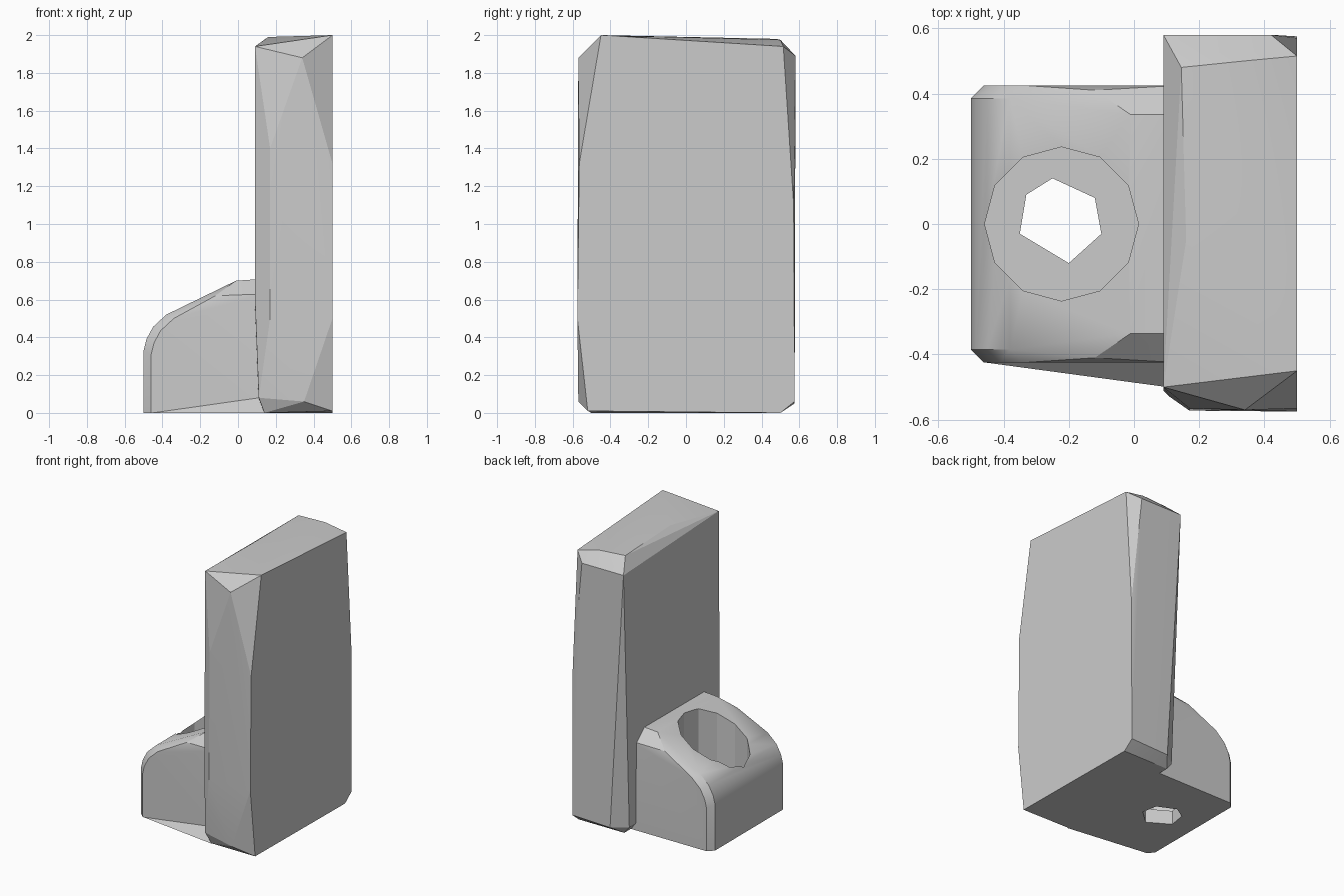
import bpy, bmesh
from math import cos, sin, pi, radians

cube = bpy.data.objects.get("Cube")
if cube:
    bpy.data.objects.remove(cube)

grey = bpy.data.materials.new("plain grey")
grey.use_nodes = True
grey.diffuse_color = (0.6, 0.6, 0.6, 1)
grey.node_tree.nodes["Principled BSDF"].inputs["Base Color"].default_value = (0.6, 0.6, 0.6, 1)


def hull(name, points):
    """Faceted solid wrapped around a few corner points."""
    bm = bmesh.new()
    for p in points:
        bm.verts.new(p)
    res = bmesh.ops.convex_hull(bm, input=bm.verts)
    loose = {g for g in res["geom_interior"] + res["geom_unused"] if isinstance(g, bmesh.types.BMVert)}
    bmesh.ops.delete(bm, geom=list(loose), context="VERTS")
    bmesh.ops.dissolve_limit(bm, angle_limit=radians(0.5), verts=bm.verts, edges=bm.edges)
    bmesh.ops.recalc_face_normals(bm, faces=bm.faces)
    mesh = bpy.data.meshes.new(name)
    bm.to_mesh(mesh)
    bm.free()
    mesh.materials.append(grey)
    obj = bpy.data.objects.new(name, mesh)
    bpy.context.collection.objects.link(obj)
    return obj


def prism(name, outline, low, high):
    return hull(name, [(x, y, z) for z in (low, high) for x, y in outline])


def smooth(obj, angle):
    bpy.ops.object.select_all(action="DESELECT")
    obj.select_set(True)
    bpy.context.view_layer.objects.active = obj
    bpy.ops.object.shade_smooth_by_angle(angle=radians(angle))


# Upright slab with uneven chipped corners
top = [(0.5, -0.45, 2), (0.09, -0.5, 1.94), (0.34, -0.57, 1.88), (0.16, -0.05, 1.99),
       (0.145, 0.48, 1.98), (0.5, 0.515, 1.94), (0.34, 0.5, 1.975),
       (0.09, 0.58, 1.89), (0.42, 0.58, 1.89)]
middle = [(0.5, -0.575, 0.5), (0.5, -0.565, 1.32), (0.17, -0.572, 0.5), (0.17, -0.565, 1.4),
          (0.09, -0.51, 0.6), (0.5, 0.57, 1.1)]
bottom = [(0.5, -0.52, 0.01), (0.14, -0.5, 0), (0.35, -0.57, 0.06), (0.11, -0.53, 0.08),
          (0.5, 0.575, 0.06), (0.5, 0.5, 0), (0.14, 0.5, 0), (0.1, 0.5, 0.05), (0.2, 0.575, 0.05)]
slab = hull("upright_slab", top + middle + bottom)
smooth(slab, 12)

# Low block: rounded sloping profile with chamfered side edges
profile = [(-0.5, 0), (-0.5, 0.33), (-0.485, 0.39), (-0.45, 0.455), (-0.38, 0.52), (-0.01, 0.7)]
points = []
for side in (-1, 1):
    points += [(x, side * (0.385 if x < -0.1 else 0.335), z) for x, z in profile]
    points += [(x + 0.04, side * 0.425, z - 0.02 if z else 0) for x, z in profile[:5]]
    points += [(-0.12, side * 0.41, 0.62), (0.14, side * 0.335, 0.71),
               (0.14, side * 0.425, 0.63), (0.14, side * 0.425, 0)]
block = hull("socket_block", points)

# Round socket and the narrower hole through its floor
cx = -0.222
socket = prism("socket_cutter", [(cx + 0.236 * cos(a * pi / 6), 0.236 * sin(a * pi / 6))
                                 for a in range(12)], 0.1, 1)
hole = prism("hole_cutter", [(-0.25, 0.14), (-0.12, 0.08), (-0.1, -0.03), (-0.2, -0.12),
                             (-0.35, -0.03), (-0.33, 0.09)], -0.2, 0.4)
for cutter in (socket, hole):
    cutter.hide_render = True
    cutter.hide_set(True)
    mod = block.modifiers.new("cut", "BOOLEAN")
    mod.operation = "DIFFERENCE"
    mod.solver = "EXACT"
    mod.object = cutter
    bpy.context.view_layer.objects.active = block
    bpy.ops.object.modifier_apply(modifier=mod.name)
    bpy.data.objects.remove(cutter)
smooth(block, 25)

# Flared foot along the front of the block
foot = hull("front_foot", [(-0.46, -0.424, 0), (0.14, -0.505, 0), (0.14, -0.424, 0.085),
                           (0.14, -0.4, 0), (-0.46, -0.4, 0)])
smooth(foot, 12)
